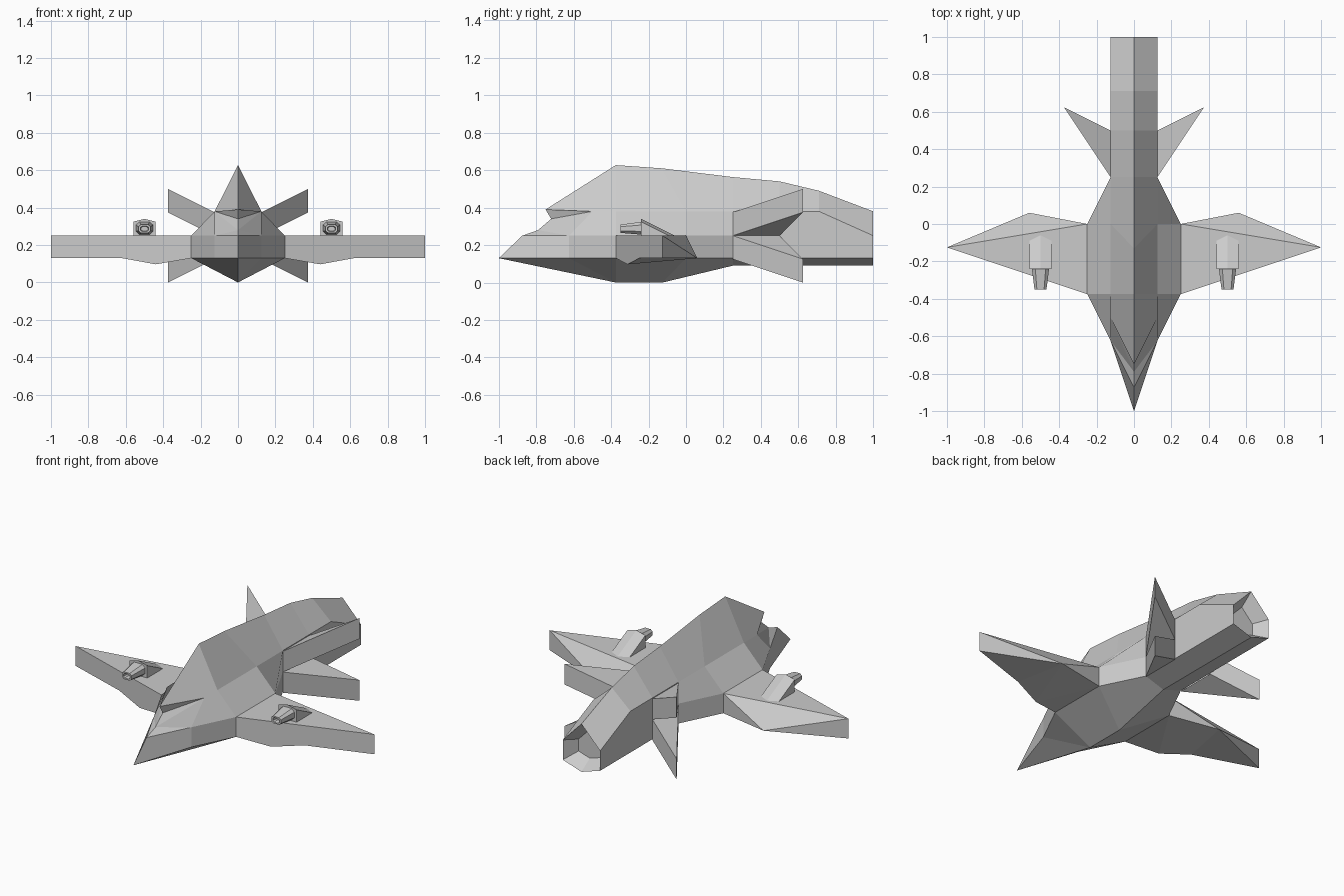
import bpy, bmesh
from mathutils import Vector

if "Cube" in bpy.data.objects:
    bpy.data.objects.remove(bpy.data.objects["Cube"])


def finish(bm, name):
    bmesh.ops.remove_doubles(bm, verts=bm.verts[:], dist=0.0005)
    bmesh.ops.recalc_face_normals(bm, faces=bm.faces[:])
    me = bpy.data.meshes.new(name)
    bm.to_mesh(me)
    bm.free()
    ob = bpy.data.objects.new(name, me)
    bpy.context.collection.objects.link(ob)
    return ob


def add_faces(bm, faces, sides=(1, -1)):
    """Add polygons given as point lists, mirrored across x."""
    for s in sides:
        for f in faces:
            pts = []
            for p in f:
                q = (p[0] * s, p[1], p[2])
                if q not in pts:
                    pts.append(q)
            if len(pts) > 2:
                bm.faces.new([bm.verts.new(p) for p in pts])


def loft(rings, closed=False):
    """Quads between successive point rows."""
    out = []
    for a, b in zip(rings, rings[1:]):
        n = len(a)
        for i in range(n if closed else n - 1):
            j = (i + 1) % n
            out.append([a[i], a[j], b[j], b[i]])
    return out


# Fuselage: half stations of keel, chine, side, shoulder, ridge
def station(y, w, keel, shoulder, ridge, side=.25, yk=None, yr=None):
    return [(0, y if yk is None else yk, keel), (w, y, .13), (w, y, side),
            (.125, y, shoulder), (0, y if yr is None else yr, ridge)]


rows = [station(-.375, .25, 0, .38, .627),
        station(0, .25, 0, .38, .61, yk=-.125, yr=-.13),
        station(.25, .125, .09, .38, .563),
        station(.5, .125, .09, .38, .54),
        station(.71, .125, .09, .38, .49),
        station(1, .125, .09, .25, .38, side=.19)]
bm = bmesh.new()
add_faces(bm, loft(rows))

# Nose, windscreen and overhanging brow
tip, deck, sill, glass, brow = [(0, -1, .13), (0, -.875, .25), (0, -.79, .28),
                                (0, -.72, .34), (0, -.75, .39)]
chine, side, corner = (.125, -.625, .13), (.125, -.625, .25), (.125, -.5, .38)
k, c2, s2, sh, r = rows[0]
add_faces(bm, [[tip, k, chine], [chine, k, c2], [tip, chine, side, deck],
               [chine, c2, s2, side], [deck, side, sill], [sill, side, corner],
               [sill, corner, glass], [glass, corner, brow],
               [side, s2, sh, corner], [brow, corner, sh, r]])

# Recessed exhaust at the tail
end = rows[-1]
outline = end + [(-x, y, z) for x, y, z in end[-2:0:-1]]
mid = Vector((0, 1, .22))
inner = []
for p in outline:
    q = mid.lerp(Vector(p), .6)
    inner.append((q.x, .92, q.z))
add_faces(bm, loft([outline, inner], True) + [inner], (1,))
finish(bm, "fuselage")

# Wings: flat top, sloping rear, drooped leading edge
top = [(.25, -.375, .25), (1, -.125, .25), (.25, 0, .25)]
low = [(.25, -.375, .13), (.44, -.312, .097), (.62, -.25, .13), (1, -.125, .13),
       (.56, .06, .13), (.25, 0, .13)]
wing = [top, [top[0], *low[:4], top[1]], [top[2], top[1], low[4]],
        [top[1], low[3], low[4]], [top[2], low[4], low[5]],
        [low[0], low[1], low[5]], [low[1], low[4], low[5]],
        [low[1], low[2], low[4]], [low[2], low[3], low[4]]]

# Tail fins: wedges ending in a vertical edge
def fin(root_z, tip_z, h=.125):
    plan = [(.125, .25, root_z), (.375, .625, tip_z), (.125, .5, root_z)]
    up = [(x, y, z + h) for x, y, z in plan]
    return [plan, up] + loft([plan, up], True)[:2]

# Gun housings: pentagon front sloping down to the wing
front = [(.44, -.24, .25), (.44, -.24, .325), (.5, -.24, .34), (.56, -.24, .325), (.56, -.24, .25)]
back = [(.44, -.09, .25), (.44, -.09, .25), (.5, -.06, .25), (.56, -.09, .25), (.56, -.09, .25)]
housing = [front] + loft([front, back])

# Gun barrels: tapered octagonal tube with a recessed muzzle
def barrel_ring(y, w, h, z=.29):
    pts = [(1, .5), (.6, 1), (-.6, 1), (-1, .5), (-1, -.5), (-.6, -1), (.6, -1), (1, -.5)]
    return [(.5 + a * w, y, z + b * h) for a, b in pts]

rings = [barrel_ring(-.24, .046, .034), barrel_ring(-.35, .032, .022, .287),
         barrel_ring(-.35, .022, .014, .287), barrel_ring(-.32, .018, .011, .287)]
barrel = loft(rings, True) + [rings[-1]]

parts = {"wing": wing, "upper_tail_fin": fin(.25, .375), "lower_tail_fin": fin(.125, 0),
         "gun_housing": housing, "gun_barrel": barrel}
for name, faces in parts.items():
    for label, s in (("right", 1), ("left", -1)):
        bm = bmesh.new()
        add_faces(bm, faces, (s,))
        finish(bm, f"{label}_{name}")
